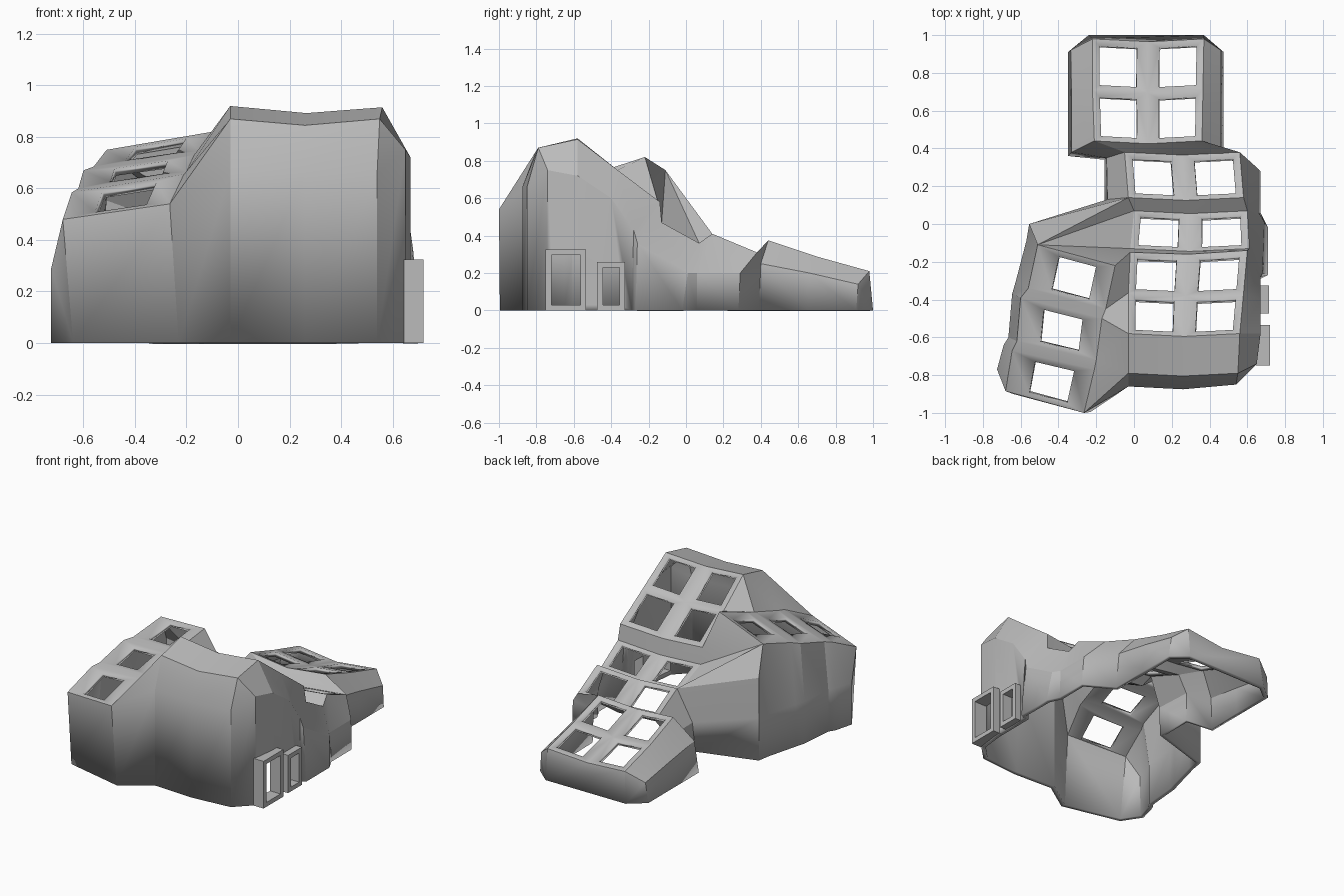
import bpy, bmesh, math
from mathutils import Vector

if "Cube" in bpy.data.objects:
    bpy.data.objects.remove(bpy.data.objects["Cube"], do_unlink=True)

grey = bpy.data.materials.new("plain_grey")
grey.use_nodes = True
tone = (0.5, 0.5, 0.5, 1)
grey.diffuse_color = tone
grey.node_tree.nodes["Principled BSDF"].inputs["Base Color"].default_value = tone

shell = bmesh.new()


def face(*points):
    """Add one polygon to the shell surface."""
    shell.faces.new([shell.verts.new(p) for p in points])


def panel(a, b, c, d, across=(.13, .8), along=(.1, .87)):
    """Four-sided frame a-b-c-d around an open window."""
    def spot(u, v):
        return a.lerp(b, u).lerp(d.lerp(c, u), v)
    outer = [a, b, c, d]
    (u0, u1), (v0, v1) = across, along
    inner = [spot(u0, v0), spot(u1, v0), spot(u1, v1), spot(u0, v1)]
    for i in range(4):
        j = (i + 1) % 4
        face(outer[i], outer[j], inner[j], inner[i])


def ground(p, z=0):
    return Vector((p[0], p[1], z))


class Section:
    """Cross-section: roof edges, sagging middle, right shoulder and foot, optional left side."""
    def __init__(self, left, right, shoulder, foot, left_shoulder=None, left_foot=None):
        self.left, self.right, self.shoulder = Vector(left), Vector(right), Vector(shoulder)
        self.middle = (self.left + self.right) / 2 - Vector((0, .015, .025))
        self.foot = ground(foot)
        self.left_shoulder = Vector(left_shoulder) if left_shoulder else None
        self.left_foot = ground(left_foot) if left_foot else None


# Main hall sections from front to back
crest = Section((-.03, -.79, .87), (.55, -.79, .87), (.65, -.74, .75), (.65, -.74))
peak = Section((-.03, -.58, .92), (.56, -.58, .915), (.67, -.58, .72), (.67, -.58))
slope = Section((-.03, -.365, .75), (.58, -.365, .75), (.67, -.4, .6), (.67, -.42))
ledge = Section((-.02, -.15, .58), (.6, -.14, .58), (.67, -.28, .43), (.67, -.29))
drop = Section((-.02, -.13, .47), (.61, -.13, .47), (.68, -.26, .36), (.71, -.27))
dip = Section((0, .07, .36), (.6, .07, .36), (.69, .01, .2), (.71, -.02))
rise = Section((-.03, .14, .41), (.58, .14, .41), (.66, .06, .2), (.67, .06),
               (-.14, .13, .2), (-.155, .12))
neck = Section((-.05, .38, .31), (.56, .38, .31), (.66, .29, .2), (.67, .28),
               (-.145, .35, .2), (-.155, .34))
tail = Section((-.21, .44, .375), (.36, .44, .375), (.46, .4, .25), (.475, .39),
               (-.33, .38, .22), (-.35, .36))
tail_mid = Section((-.22, .71, .285), (.365, .71, .285), (.46, .66, .2), (.475, .65),
                   (-.33, .65, .18), (-.35, .64))
end = Section((-.22, .98, .21), (.37, .98, .21), (.46, .92, .14), (.475, .91),
              (-.335, .92, .14), (-.35, .91))
hall = [crest, peak, slope, ledge, drop, dip, rise, neck, tail, tail_mid, end]
windowed = [peak, slope, drop, rise, tail, tail_mid]

for s, t in zip(hall, hall[1:]):
    # Roof, with a pair of windows where the bay is glazed
    build = panel if s in windowed else face
    build(s.left, s.middle, t.middle, t.left)
    build(s.right, s.middle, t.middle, t.right)
    # Side walls
    face(s.right, s.shoulder, t.shoulder, t.right)
    face(s.shoulder, s.foot, t.foot, t.shoulder)
    if s.left_foot:
        face(s.left, s.left_shoulder, t.left_shoulder, t.left)
        face(s.left_shoulder, s.left_foot, t.left_foot, t.left_shoulder)

# Hall front wall and its cut corner
front_plan = [(-.03, -.86), (.26, -.875), (.54, -.85)]
low = [ground(p) for p in front_plan]
high = [ground(p, .66) for p in front_plan]
brow = [crest.left, crest.middle, crest.right]
for i in range(2):
    face(low[i], low[i + 1], high[i + 1], high[i])
    face(high[i], high[i + 1], brow[i + 1], brow[i])
face(low[2], crest.foot, crest.shoulder, high[2])
face(high[2], crest.shoulder, crest.right)

# Hall back end
back_left, back_right = ground((-.24, 1)), ground((.37, 1))
face(back_left, back_right, end.right, end.middle, end.left)
face(back_right, end.foot, end.shoulder, end.right)
face(back_left, end.left_foot, end.left_shoulder, end.left)

# Side wing tiers: outer roof edge, inner roof edge, outer wall foot
tiers = [
    ((-.68, -.885, .48), (-.265, -1, .54), (-.725, -.77)),
    ((-.645, -.67, .585), (-.21, -.77, .655), (-.69, -.64)),
    ((-.62, -.62, .6), (-.2, -.72, .665), (-.665, -.6)),
    ((-.6, -.39, .67), (-.17, -.5, .73), (-.645, -.37)),
    ((-.56, -.34, .685), (-.15, -.45, .745), (-.625, -.3)),
    ((-.51, -.11, .75), (-.1, -.22, .82), (-.57, -.09)),
]
outer = [Vector(t[0]) for t in tiers]
inner = [Vector(t[1]) for t in tiers]
foot = [ground(t[2]) for t in tiers]
waist = [ground(t[2], .29) for t in tiers]
valley = [crest.left, crest.left, crest.left, peak.left, slope.left, ledge.left]
for i in range(5):
    j = i + 1
    if i % 2 == 0:
        panel(outer[i], inner[i], inner[j], outer[j], (.29, .77), (.1, .86))
    else:
        face(outer[i], inner[i], inner[j], outer[j])
    face(foot[i], foot[j], waist[j], waist[i])
    face(waist[i], waist[j], outer[j], outer[i])
    # Valley between the wing and the hall roof
    if valley[i] == valley[j]:
        face(inner[i], inner[j], valley[i])
    else:
        face(inner[i], inner[j], valley[j], valley[i])

# Wing front wall and corners
toe_outer, toe_inner = ground((-.64, -.9)), ground((-.23, -.995))
face(toe_outer, toe_inner, inner[0], outer[0])
face(toe_outer, outer[0], waist[0], foot[0])
face(toe_inner, low[0], high[0], inner[0])
face(inner[0], high[0], crest.left)

# Wing back slopes and wall
corner, corner_waist, corner_foot = [ground((-.555, 0), z) for z in (.57, .29, 0)]
apex = outer[5]
fan = [inner[5], ledge.left, drop.left, dip.left, rise.left, corner]
for p, q in zip(fan, fan[1:]):
    face(apex, p, q)
face(apex, corner, corner_waist, waist[5])
face(waist[5], corner_waist, corner_foot, foot[5])
face(corner, rise.left, rise.left_shoulder, corner_waist)
face(corner_waist, rise.left_shoulder, rise.left_foot, corner_foot)

# Join the surface and turn every face outward
bmesh.ops.remove_doubles(shell, verts=shell.verts, dist=.0005)
bmesh.ops.recalc_face_normals(shell, faces=shell.faces)
if sum(f.normal.z * f.calc_area() for f in shell.faces) < 0:
    bmesh.ops.reverse_faces(shell, faces=shell.faces)


def finish(bm, name):
    mesh = bpy.data.meshes.new(name)
    bm.to_mesh(mesh)
    bm.free()
    obj = bpy.data.objects.new(name, mesh)
    bpy.context.collection.objects.link(obj)
    mesh.materials.append(grey)
    return obj


def add_box(bm, lo, hi):
    cube = bmesh.ops.create_cube(bm, size=1)
    for v in cube["verts"]:
        v.co = [l + (h - l) * (c + .5) for l, h, c in zip(lo, hi, v.co)]


building = finish(shell, "building_shell")
thick = building.modifiers.new("wall_thickness", "SOLIDIFY")
thick.thickness = .03
thick.offset = -1


def doorway(name, y0, y1, top, reach):
    """Projecting door frame, and the opening it makes in the wall."""
    rim, back = .03, .645
    bm = bmesh.new()
    add_box(bm, (back, y0, 0), (reach, y0 + rim, top))
    add_box(bm, (back, y1 - rim, 0), (reach, y1, top))
    add_box(bm, (back, y0 + rim, 0), (reach, y1 - rim, rim))
    add_box(bm, (back, y0 + rim, top - rim), (reach, y1 - rim, top))
    finish(bm, name + "_frame")
    hole = bmesh.new()
    add_box(hole, (.55, y0 + rim, rim), (.8, y1 - rim, top - rim))
    cutter = finish(hole, name + "_cutter")
    cutter.hide_render = True
    cutter.hide_set(True)
    cut = building.modifiers.new(name + "_opening", "BOOLEAN")
    cut.operation = "DIFFERENCE"
    cut.solver = "EXACT"
    cut.object = cutter


doorway("large_door", -.75, -.535, .325, .72)
doorway("small_door", -.475, -.325, .26, .715)

# Soft shading across gentle folds, crisp at real edges
bpy.ops.object.select_all(action="DESELECT")
building.select_set(True)
bpy.context.view_layer.objects.active = building
bpy.ops.object.shade_smooth_by_angle(angle=math.radians(20))
